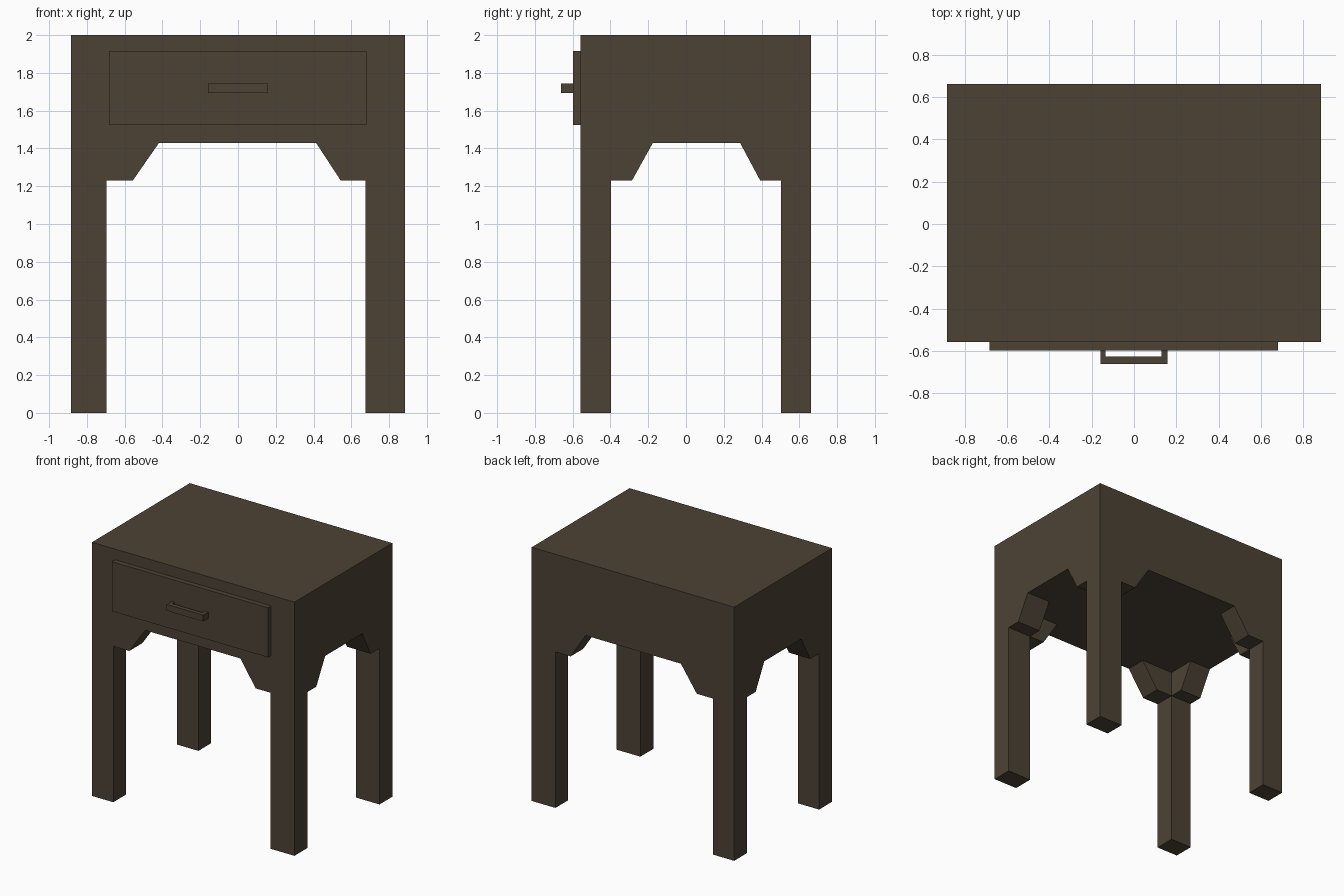
import bpy, bmesh
from mathutils import Vector

if "Cube" in bpy.data.objects:
    bpy.data.objects.remove(bpy.data.objects["Cube"])

wood = bpy.data.materials.new("dark brown wood")
wood.diffuse_color = (0.073, 0.055, 0.035, 1)
wood.use_nodes = True
wood.node_tree.nodes["Principled BSDF"].inputs["Base Color"].default_value = wood.diffuse_color


def prism(name, points, direction):
    """Extrude a closed planar outline along a vector."""
    bm = bmesh.new()
    face = bm.faces.new([bm.verts.new(p) for p in points])
    new = bmesh.ops.extrude_face_region(bm, geom=[face])["geom"]
    bmesh.ops.translate(bm, vec=Vector(direction),
                        verts=[g for g in new if isinstance(g, bmesh.types.BMVert)])
    bmesh.ops.recalc_face_normals(bm, faces=bm.faces)
    me = bpy.data.meshes.new(name)
    bm.to_mesh(me)
    bm.free()
    me.materials.append(wood)
    ob = bpy.data.objects.new(name, me)
    bpy.context.collection.objects.link(ob)
    return ob


def box(name, x0, x1, y0, y1, z0, z1):
    return prism(name, [(x0, y0, z0), (x1, y0, z0), (x1, y1, z0), (x0, y1, z0)],
                 (0, 0, z1 - z0))


def arch(a, b, c, d, e, f):
    """Opening between two legs with stepped, sloping corner brackets."""
    return [(a, -0.2), (a, 1.23), (b, 1.23), (c, 1.43),
            (d, 1.43), (e, 1.23), (f, 1.23), (f, -0.2)]


# table frame: one block with the space between the legs carved away
frame = box("table_frame", -0.883, 0.883, -0.558, 0.661, 0, 2)
front_arch = arch(-0.697, -0.557, -0.418, 0.413, 0.544, 0.676)
side_arch = arch(-0.397, -0.286, -0.175, 0.286, 0.393, 0.502)
cutters = [
    box("inner_space_cutter", -0.697, 0.676, -0.397, 0.502, -0.2, 1.43),
    prism("front_arch_cutter", [(u, -1, z) for u, z in front_arch], (0, 2, 0)),
    prism("side_arch_cutter", [(-1.2, u, z) for u, z in side_arch], (2.4, 0, 0)),
]
for c in cutters:
    c.hide_render = True
    mod = frame.modifiers.new("cut", "BOOLEAN")
    mod.operation = "DIFFERENCE"
    mod.solver = "EXACT"
    mod.object = c

# bake the cuts and drop the cutters
dg = bpy.context.evaluated_depsgraph_get()
baked = bpy.data.meshes.new_from_object(frame.evaluated_get(dg))
frame.modifiers.clear()
frame.data = baked
for c in cutters:
    bpy.data.objects.remove(c)

# drawer front
box("drawer_front", -0.683, 0.68, -0.597, -0.55, 1.525, 1.916)

# U-shaped drawer handle
o, i0, i1 = 0.159, -0.135, 0.129
outline = [(-o, -0.595), (-o, -0.661), (o, -0.661), (o, -0.595),
           (i1, -0.595), (i1, -0.626), (i0, -0.626), (i0, -0.595)]
prism("drawer_handle", [(x, y, 1.693) for x, y in outline], (0, 0, 0.05))
